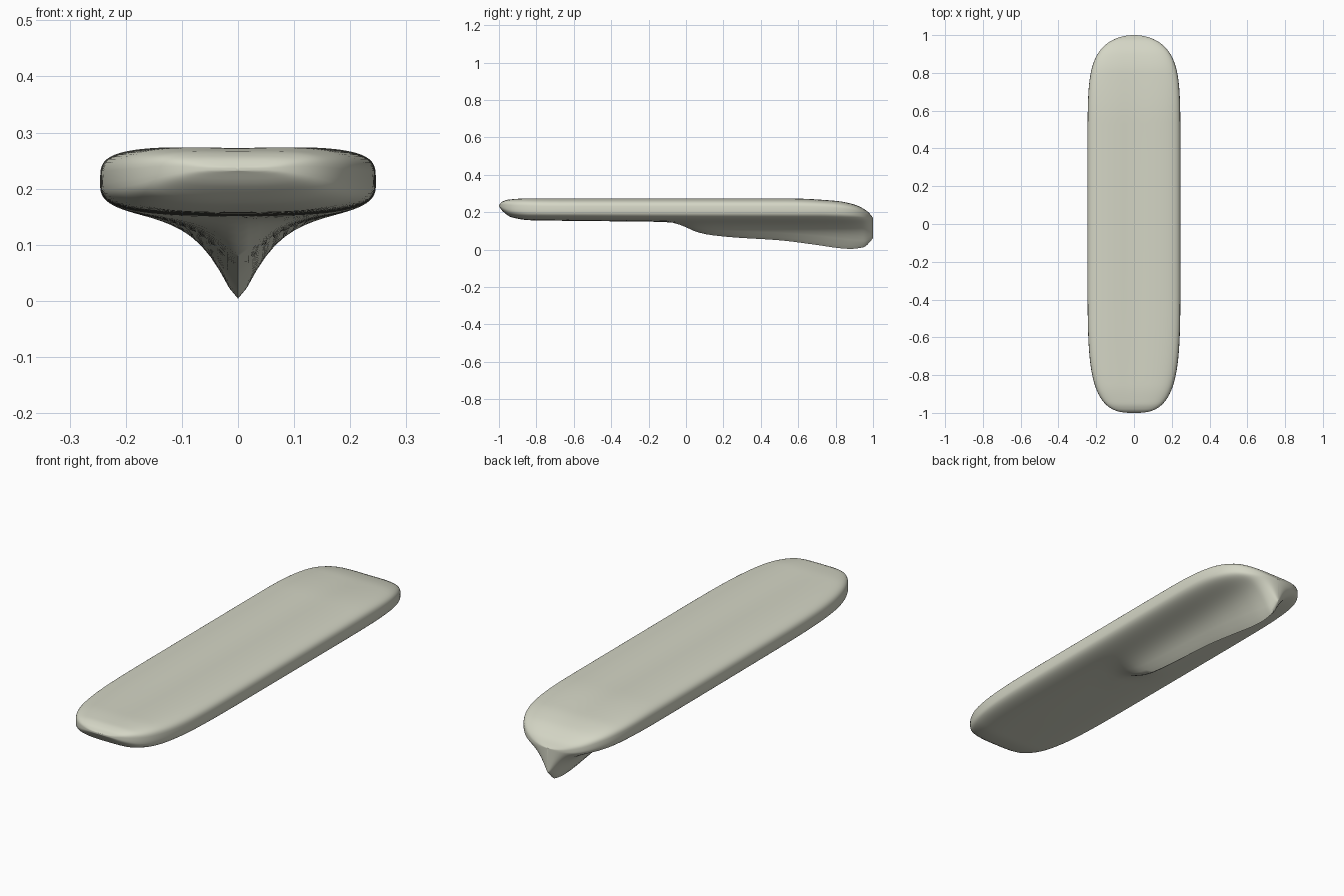
import bpy, bmesh, math

cube = bpy.data.objects.get("Cube")
if cube:
    bpy.data.objects.remove(cube, do_unlink=True)

STATIONS, HALF = 90, 40


def curve(points):
    """Smooth monotone curve through a few (y, value) points."""
    xs, vs = zip(*points)
    d = [(vs[i + 1] - vs[i]) / (xs[i + 1] - xs[i]) for i in range(len(xs) - 1)]
    m = [d[0]]
    for a, b in zip(d, d[1:]):
        m.append(2 * a * b / (a + b) if a * b > 0 else 0)
    m.append(d[-1])

    def value(x):
        i = max(k for k in range(len(d)) if k == 0 or xs[k] <= x)
        h = xs[i + 1] - xs[i]
        t = (x - xs[i]) / h
        return ((1 + 2 * t) * (1 - t) ** 2 * vs[i] + t * (1 - t) ** 2 * h * m[i]
                + t * t * (3 - 2 * t) * vs[i + 1] + t * t * (t - 1) * h * m[i + 1])
    return value


# Long profiles: deck, rim, hull underside and keel edge
deck = curve([(-1, .238), (-.985, .255), (-.95, .268), (-.85, .275), (.55, .275),
              (.8, .262), (.9, .242), (.97, .205), (1, .17)])
rim = curve([(-1, .235), (-.9, .217), (-.7, .21), (.7, .21), (.9, .195), (1, .165)])
hull = curve([(-1, .232), (-.98, .205), (-.93, .172), (-.83, .157), (-.1, .15),
              (.8, .148), (.95, .15), (1, .16)])
keel = curve([(-.2, .15), (-.08, .145), (0, .12), (.05, .097), (.12, .08), (.25, .066),
              (.5, .05), (.7, .025), (.82, .008), (.88, .004), (.95, .013), (1, .06)])


def half_width(y):
    if y < 0:
        return max(.004, .246 * (1 - abs(y) ** 6) ** .35)
    return max(.004, .246 * (1 - y ** 9) ** .5)


def section(y):
    """One closed ring: across the deck, then back under the keel."""
    w = half_width(y)
    depth = hull(y) - keel(y) if y > -.2 else 0
    ring = []
    for k in range(2 * HALF):
        a = -math.pi / 2 + math.pi * k / HALF
        s = math.sin(a)
        x, edge = w * s, min(1, abs(s))
        if k <= HALF:
            z = rim(y) + (deck(y) - rim(y)) * (1 - edge ** 4) ** .25
            z -= .005 * math.exp(-(x / .08) ** 2) * max(0, 1 - y ** 4)
        else:
            z = rim(y) - (rim(y) - hull(y)) * (1 - edge ** 3) ** (1 / 3)
            fall = math.exp(-(math.hypot(x, .012) - .012) / .058)
            z -= depth * fall * (1 - edge ** 2)
        ring.append((x, y, z))
    return ring


# Board with keel, lofted from nose to tail
bm = bmesh.new()
rings = [[bm.verts.new(p) for p in section(-math.cos(math.pi * i / STATIONS))]
         for i in range(STATIONS + 1)]
for a, b in zip(rings, rings[1:]):
    for k in range(2 * HALF):
        n = (k + 1) % (2 * HALF)
        bm.faces.new((a[k], a[n], b[n], b[k]))
bm.faces.new(rings[0])
bm.faces.new(rings[-1])
bmesh.ops.recalc_face_normals(bm, faces=bm.faces)
mesh = bpy.data.meshes.new("board_with_keel")
bm.to_mesh(mesh)
bm.free()
board = bpy.data.objects.new("board_with_keel", mesh)
bpy.context.collection.objects.link(board)

# Pale stone colour
colour = (.66, .67, .56, 1)
mat = bpy.data.materials.new("pale_stone")
mat.use_nodes = True
mat.diffuse_color = colour
mat.node_tree.nodes["Principled BSDF"].inputs["Base Color"].default_value = colour
mesh.materials.append(mat)

bpy.ops.object.select_all(action='DESELECT')
board.select_set(True)
bpy.context.view_layer.objects.active = board
bpy.ops.object.shade_smooth_by_angle(angle=math.radians(60))
